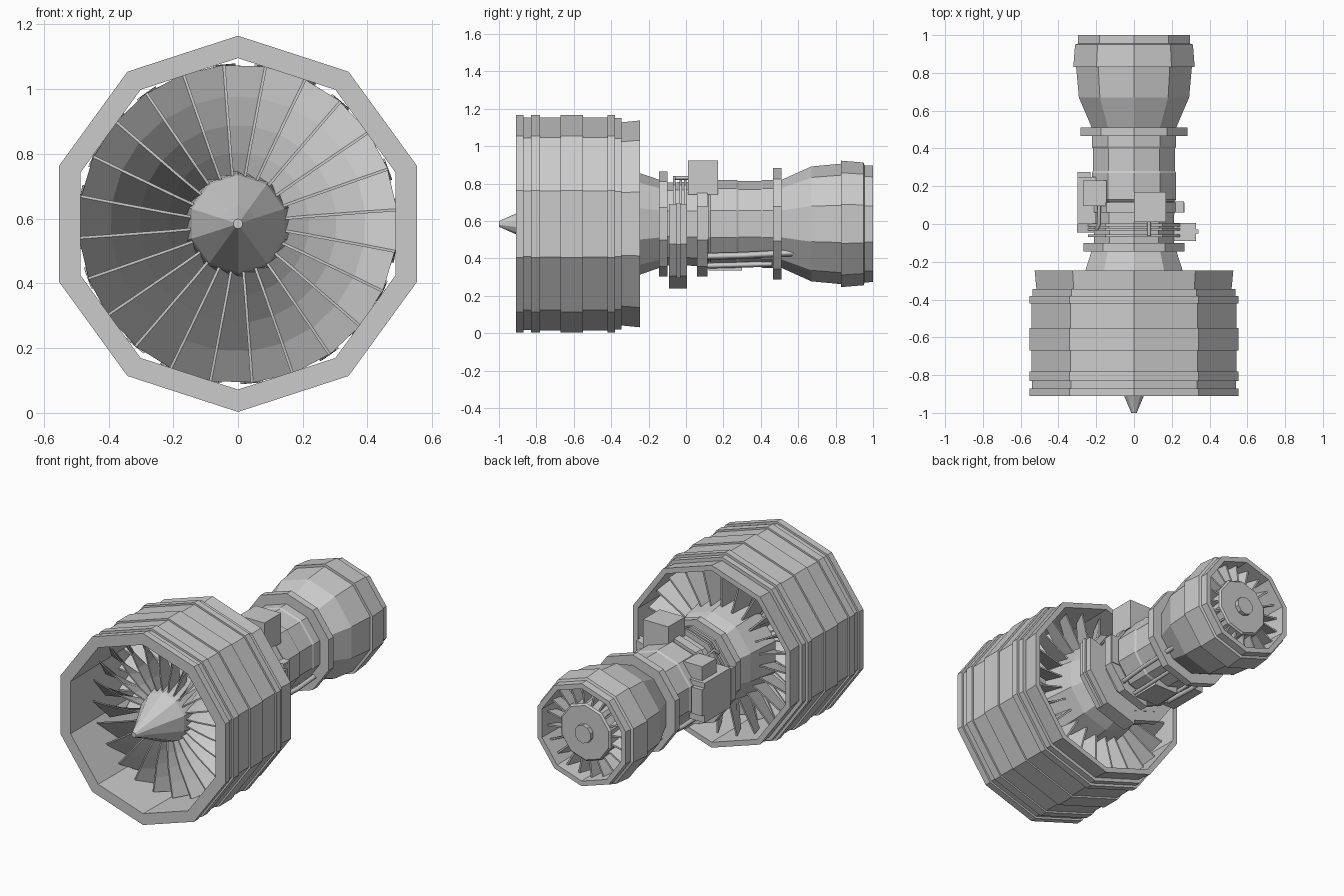
import bpy, bmesh, math
from mathutils import Vector

if "Cube" in bpy.data.objects:
    bpy.data.objects.remove(bpy.data.objects["Cube"])

CZ = 0.584   # height of the engine axis
N = 10       # sides of every turned part


def polar(r, deg, y):
    a = math.radians(deg)
    return Vector((r * math.cos(a), y, CZ + r * math.sin(a)))


def finish(name, bm):
    bmesh.ops.recalc_face_normals(bm, faces=bm.faces[:])
    me = bpy.data.meshes.new(name)
    bm.to_mesh(me)
    bm.free()
    ob = bpy.data.objects.new(name, me)
    bpy.context.collection.objects.link(ob)
    return ob


def turned(name, profile, loop=False, first=0, last=N):
    """Sweep a (y, r) profile round the axis; partial sweeps make arc pieces."""
    bm = bmesh.new()
    full = last - first == N
    steps = range(first, last if full else last + 1)
    secs = [[bm.verts.new(polar(r, 90 + 36 * k, y)) for y, r in profile] for k in steps]
    m = len(profile)
    for i in range(len(secs) if full else len(secs) - 1):
        a, b = secs[i], secs[(i + 1) % len(secs)]
        for j in range(m if loop else m - 1):
            j2 = (j + 1) % m
            bm.faces.new((a[j], a[j2], b[j2], b[j]))
    if not loop:
        bm.faces.new([s[0] for s in secs])
        bm.faces.new([s[-1] for s in secs])
    elif not full:
        bm.faces.new(secs[0])
        bm.faces.new(secs[-1])
    return finish(name, bm)


def ring(name, y0, y1, r0, r1, first=0, last=N):
    return turned(name, [(y0, r0), (y1, r0), (y1, r1), (y0, r1)], True, first, last)


def vanes(name, count, sections, thick, sign=1, start=0):
    """Radial blades; each section is (r, front y, back y, sweep angle in degrees)."""
    bm = bmesh.new()
    for i in range(count):
        base = start + 360 * i / count
        rows = []
        for r, y0, y1, sweep in sections:
            t = math.degrees(thick / r) / 2
            h = sign * sweep / 2
            rows.append([bm.verts.new(polar(r, base + d, y)) for d, y in
                         ((-h - t, y0), (-h + t, y0), (h + t, y1), (h - t, y1))])
        for a, b in zip(rows, rows[1:]):
            for j in range(4):
                k = (j + 1) % 4
                bm.faces.new((a[j], a[k], b[k], b[j]))
        bm.faces.new(rows[0])
        bm.faces.new(rows[-1])
    return finish(name, bm)


def box(name, x, y, z):
    bm = bmesh.new()
    bmesh.ops.create_cube(bm, size=1)
    for v in bm.verts:
        v.co = [(s[0] + s[1]) / 2 + c * (s[1] - s[0]) for c, s in zip(v.co, (x, y, z))]
    return finish(name, bm)


def pipe(name, pts, r):
    cu = bpy.data.curves.new(name, 'CURVE')
    cu.dimensions = '3D'
    cu.bevel_depth, cu.bevel_resolution, cu.use_fill_caps = r, 0, True
    sp = cu.splines.new('POLY')
    sp.points.add(len(pts) - 1)
    for p, c in zip(sp.points, pts):
        p.co = (*c, 1)
    ob = bpy.data.objects.new(name, cu)
    bpy.context.collection.objects.link(ob)


# Fan casing: stepped outer bands, thin open duct
bands = [(-.91, -.87, .581), (-.87, -.83, .568), (-.83, -.78, .581), (-.78, -.67, .57),
         (-.67, -.55, .581), (-.55, -.42, .57), (-.42, -.38, .581), (-.38, -.345, .565)]
outer = [p for y0, y1, r in bands for p in ((y0, r), (y1, r))]
turned("fan_casing", outer + [(-.345, .543), (-.245, .553), (-.245, .52), (-.91, .512)], True)

# Spinner, fan blades and outlet guide vanes
turned("spinner", [(-1, .015), (-.91, .055), (-.72, .15), (-.68, .158), (-.48, .17)])
vanes("fan_blades", 24, [(.14, -.70, -.54, 13), (.22, -.71, -.54, 14), (.305, -.71, -.55, 15),
                         (.395, -.70, -.56, 15.5), (.493, -.69, -.57, 16)], .008, 1, -2)
vanes("guide_vanes", 24, [(.26, -.44, -.32, 4), (.495, -.44, -.32, 7)], .01, -1, 5)

# Core body
turned("core_body", [(-.5, .17), (-.45, .30), (-.25, .272), (-.14, .235), (-.1, .222), (.12, .225),
                     (.13, .235), (.27, .235), (.28, .229), (.40, .229), (.41, .235), (.52, .235)])
ring("front_flange", -.145, -.10, .2, .28)
for i, y in enumerate((-.07, -.035, -.012)):
    ring(f"thin_flange_{i}", y, y + .014, .2, .256)
ring("middle_flange", .06, .115, .2, .246)
ring("middle_flange_lower", .06, .115, .2, .28, 5, 8)
ring("rear_flange", .465, .51, .2, .298)

# Turbine case with open exhaust
turned("turbine_case", [(.51, .235), (.67, .307), (.83, .322), (.83, .338), (.95, .328), (.955, .313),
                        (1, .311), (1, .28), (.82, .275), (.82, .1), (.51, .1)], True)
turned("exhaust_hub", [(.8, .18), (.955, .175), (.965, .165)])
turned("exhaust_plug", [(.95, .055), (.99, .055)])
vanes("exhaust_vanes", 20, [(.16, .86, .95, 5), (.27, .86, .95, 5)], .01, 1, 9)

# Accessories wrapped round the core
ring("gearbox_right", -.09, .005, .2, .345, 5, 8)
ring("gearbox_rib", -.05, -.03, .2, .358, 6, 8)
ring("gearbox_left", -.045, .0, .2, .318, 2, 5)
box("side_tank", (-.30, -.20), (.0, .25), (.45, .69))
box("side_tank_cap", (-.30, -.23), (.25, .275), (.50, .66))
box("upper_left_unit", (-.27, -.145), (.095, .23), (.66, .775))
box("top_unit", (.0, .17), (.01, .17), (.74, .922))
box("right_unit", (.2, .265), (.06, .12), (.50, .68))
box("bottom_unit", (-.07, .09), (.12, .3), (.335, .40))

# Pipes
pipe("left_pipe", [(-.2, -.03, .74), (-.185, .0, .765), (-.185, .12, .75)], .01)
pipe("top_pipe", [(.08, -.06, .83), (.08, .03, .83)], .01)
for s, nm in ((1, "right"), (-1, "left")):
    pipe(f"lower_pipe_{nm}", [(s * .17, .1, .41), (s * .185, .3, .415), (s * .18, .58, .43)], .018)
    pipe(f"bottom_pipe_{nm}", [(s * .09, .1, .36), (s * .09, .46, .37)], .015)
